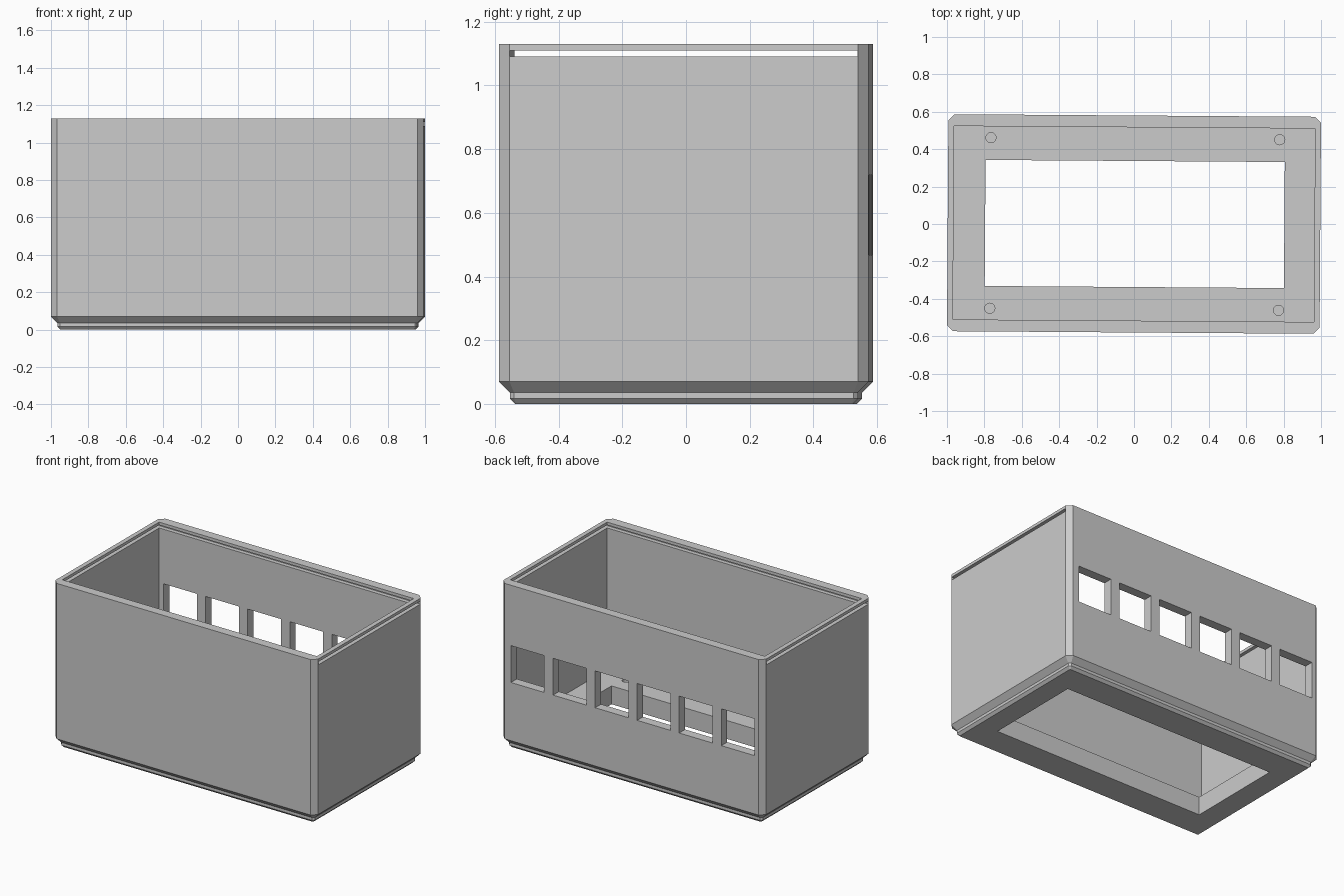
import bpy, bmesh, math
from mathutils import Matrix

if "Cube" in bpy.data.objects:
    bpy.data.objects.remove(bpy.data.objects["Cube"])

TURN = Matrix.Rotation(math.radians(-0.4), 4, 'Z')   # whole box sits slightly turned
A, B, C = 0.996, 0.58, 0.033                         # half length, half width, corner chamfer
HEIGHT = 1.13

grey = bpy.data.materials.new("light_grey")
grey.diffuse_color = (0.6, 0.6, 0.6, 1)
grey.use_nodes = True
grey.node_tree.nodes["Principled BSDF"].inputs["Base Color"].default_value = grey.diffuse_color


def make_object(name, bm):
    bmesh.ops.recalc_face_normals(bm, faces=bm.faces)
    mesh = bpy.data.meshes.new(name)
    bm.to_mesh(mesh)
    bm.free()
    mesh.transform(TURN)
    mesh.materials.append(grey)
    obj = bpy.data.objects.new(name, mesh)
    bpy.context.collection.objects.link(obj)
    return obj


def outline(inset):
    """Rectangle with chamfered corners, offset inwards."""
    a, b = A - inset, B - inset
    c = C - inset * (2 - math.sqrt(2))
    return [(a, c - b), (a, b - c), (a - c, b), (c - a, b),
            (-a, b - c), (-a, c - b), (c - a, -b), (a - c, -b)]


def cut(target, name, bm):
    cutter = make_object(name, bm)
    cutter.hide_render = True
    cutter.hide_viewport = True
    cutter.display_type = 'WIRE'
    mod = target.modifiers.new(name, 'BOOLEAN')
    mod.operation = 'DIFFERENCE'
    mod.solver = 'EXACT'
    mod.object = cutter


def add_box(bm, x0, x1, y0, y1, z0, z1):
    m = (Matrix.Translation(((x0 + x1) / 2, (y0 + y1) / 2, (z0 + z1) / 2))
         @ Matrix.Diagonal((x1 - x0, y1 - y0, z1 - z0, 1)))
    bmesh.ops.create_cube(bm, size=1, matrix=m)


# Outer body with a stepped stacking foot: (inset, height) levels
bm = bmesh.new()
rings = [[bm.verts.new((x, y, z)) for x, y in outline(inset)]
         for inset, z in [(0.05, 0), (0.034, 0.017), (0.034, 0.036), (0, 0.07), (0, HEIGHT)]]
for low, high in zip(rings, rings[1:]):
    for i in range(8):
        j = (i + 1) % 8
        bm.faces.new((low[i], low[j], high[j], high[i]))
bm.faces.new(rings[0][::-1])
bm.faces.new(rings[-1])
body = make_object("box_body", bm)

# Inner cavity
bm = bmesh.new()
add_box(bm, -0.965, 0.965, -0.517, 0.517, 0.125, 1.3)
cut(body, "cavity_cutter", bm)

# Opening through the floor
bm = bmesh.new()
add_box(bm, -0.796, 0.804, -0.337, 0.337, -0.2, 0.3)
cut(body, "floor_opening_cutter", bm)

# Sliding lid groove, open at both ends
bm = bmesh.new()
add_box(bm, -1.2, 1.2, -0.545, 0.545, 1.09, 1.11)
cut(body, "lid_groove_cutter", bm)

# Row of six square windows in the back wall
bm = bmesh.new()
for i in range(6):
    x = 0.915 - 0.319 * i
    add_box(bm, x - 0.252, x, 0.4, 0.8, 0.467, 0.718)
cut(body, "window_cutter", bm)

# Blind screw holes in the floor corners
bm = bmesh.new()
for sx in (-1, 1):
    for sy in (-1, 1):
        bmesh.ops.create_cone(bm, cap_ends=True, segments=32, radius1=0.027, radius2=0.027,
                              depth=0.2, matrix=Matrix.Translation((0.004 + sx * 0.772, sy * 0.456, 0.16)))
cut(body, "screw_hole_cutter", bm)
